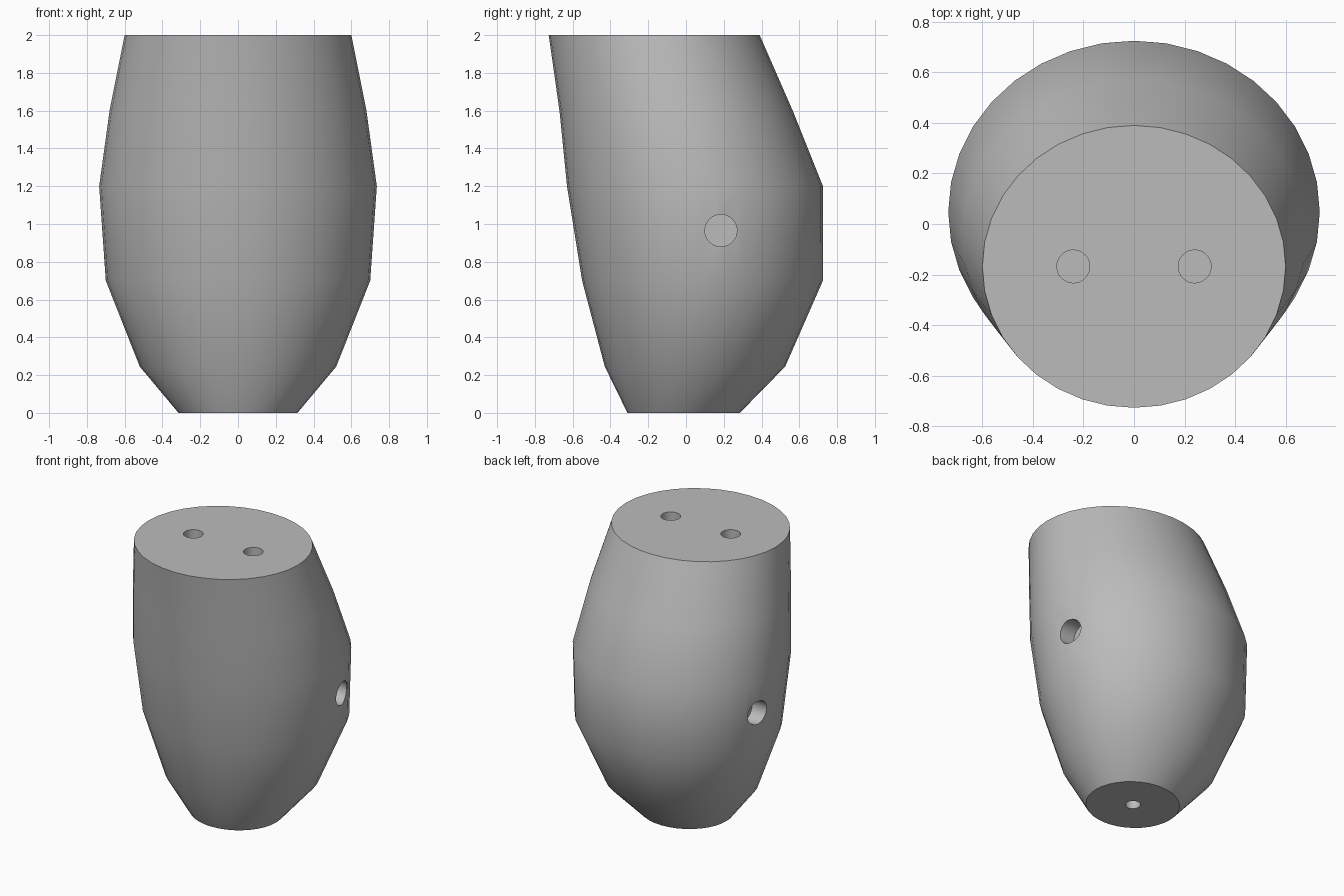
import bpy, bmesh, math

cube = bpy.data.objects.get("Cube")
if cube:
    bpy.data.objects.remove(cube, do_unlink=True)

grey = bpy.data.materials.new("plain grey")
colour = (0.5, 0.5, 0.5, 1)
grey.diffuse_color = colour
grey.use_nodes = True
grey.node_tree.nodes["Principled BSDF"].inputs["Base Color"].default_value = colour

# Elliptical sections: height, half width, front y, back y
SECTIONS = [
    (0, 0.315, -0.31, 0.285),
    (0.245, 0.52, -0.43, 0.525),
    (0.7, 0.7, -0.55, 0.725),
    (1.2, 0.735, -0.63, 0.725),
    (1.6, 0.68, -0.67, 0.565),
    (2, 0.6, -0.727, 0.39),
]
SIDES = 36


def make_body():
    bm = bmesh.new()
    rings = []
    for z, half, front, back in SECTIONS:
        mid, depth = (front + back) / 2, (back - front) / 2
        angles = [math.tau * i / SIDES for i in range(SIDES)]
        rings.append([bm.verts.new((half * math.cos(a), mid + depth * math.sin(a), z))
                      for a in angles])
    for low, high in zip(rings, rings[1:]):
        for i in range(SIDES):
            j = (i + 1) % SIDES
            bm.faces.new((low[i], low[j], high[j], high[i]))
    bm.faces.new(rings[0][::-1])
    bm.faces.new(rings[-1])
    mesh = bpy.data.meshes.new("body")
    bm.to_mesh(mesh)
    bm.free()
    mesh.materials.append(grey)
    body = bpy.data.objects.new("body", mesh)
    bpy.context.collection.objects.link(body)
    return body


def drill(body, centre, radius, length, rotation=(0, 0, 0)):
    """Cut a round blind hole, then discard the cutter."""
    bpy.ops.mesh.primitive_cylinder_add(vertices=32, radius=radius, depth=length,
                                        location=centre, rotation=rotation)
    cutter = bpy.context.object
    cutter.name = "hole_cutter"
    cutter.hide_render = True
    cutter.data.materials.append(grey)
    mod = body.modifiers.new("hole", "BOOLEAN")
    mod.operation, mod.solver, mod.object = "DIFFERENCE", "EXACT", cutter
    bpy.context.view_layer.objects.active = body
    bpy.ops.object.modifier_apply(modifier=mod.name)
    bpy.data.objects.remove(cutter, do_unlink=True)


body = make_body()
for side in (-1, 1):
    # Top pair and side pair of holes
    drill(body, (side * 0.24, -0.168, 2), 0.065, 0.6)
    drill(body, (side * 0.8, 0.185, 0.965), 0.085, 0.4, (0, math.pi / 2, 0))
# Hole under the base
drill(body, (0, -0.012, 0), 0.05, 0.6)

bpy.ops.object.select_all(action="DESELECT")
body.select_set(True)
bpy.context.view_layer.objects.active = body
bpy.ops.object.shade_smooth_by_angle(angle=math.radians(30))
